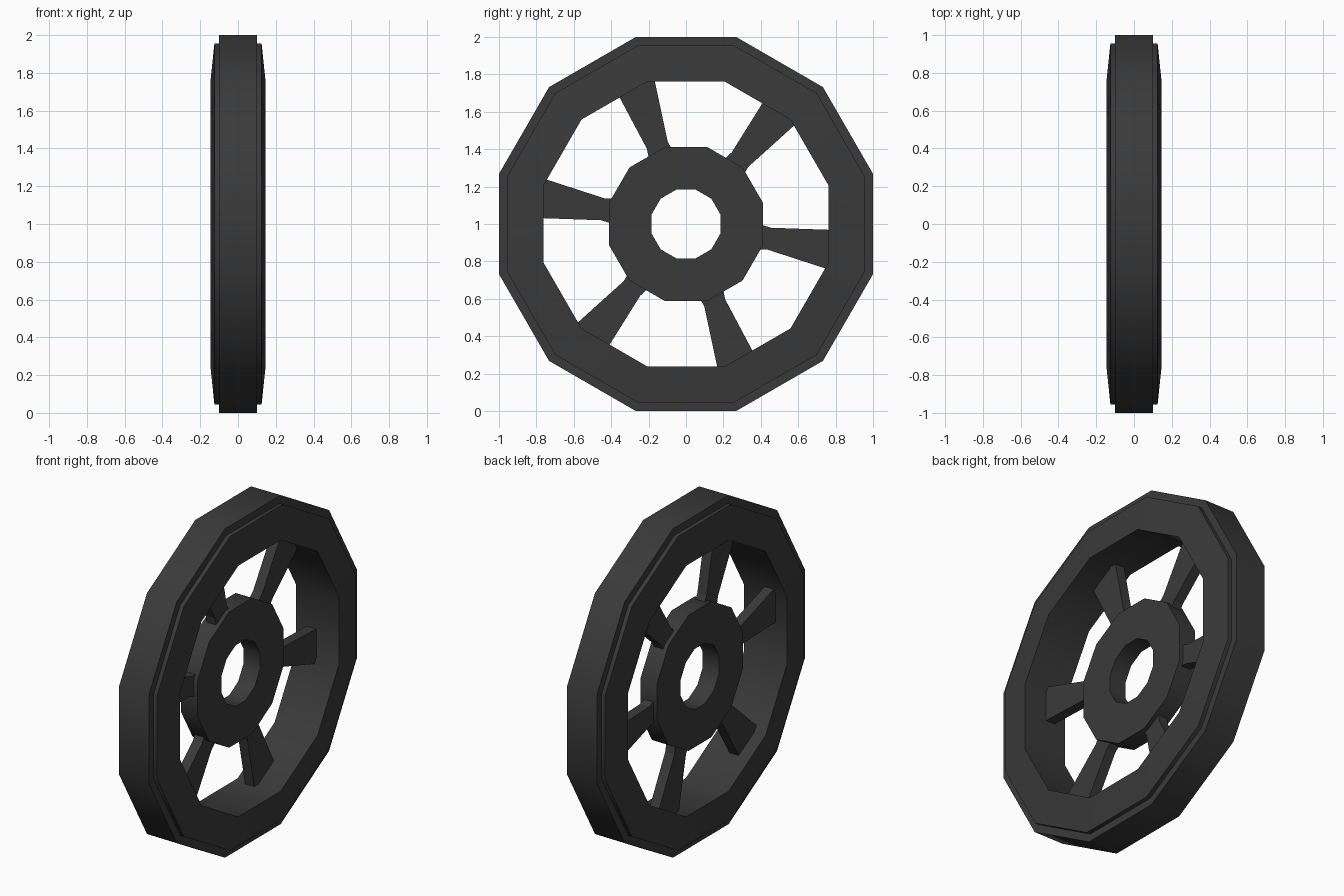
import bpy, bmesh, math
from mathutils import Vector

if "Cube" in bpy.data.objects:
    bpy.data.objects.remove(bpy.data.objects["Cube"])

SIDES = 12
CENTRE_Z = 1.0
HUB_X = -0.038  # the hub and spokes are offset towards one side of the rim

rubber = bpy.data.materials.new("dark_grey")
rubber.diffuse_color = (0.042, 0.042, 0.042, 1)
rubber.use_nodes = True
rubber.node_tree.nodes["Principled BSDF"].inputs["Base Color"].default_value = rubber.diffuse_color


def at(x, r, angle):
    return Vector((x, r * math.cos(angle), CENTRE_Z + r * math.sin(angle)))


def finish(name, bm):
    bmesh.ops.recalc_face_normals(bm, faces=bm.faces)
    mesh = bpy.data.meshes.new(name)
    bm.to_mesh(mesh)
    bm.free()
    mesh.materials.append(rubber)
    obj = bpy.data.objects.new(name, mesh)
    bpy.context.collection.objects.link(obj)
    return obj


def ring(name, profile):
    """Revolve a closed (x, flat radius) profile into a 12-sided ring."""
    bm = bmesh.new()
    k = 1 / math.cos(math.pi / SIDES)
    loops = [[bm.verts.new(at(x, r * k, (i + 0.5) * 2 * math.pi / SIDES))
              for x, r in profile] for i in range(SIDES)]
    n = len(profile)
    for i in range(SIDES):
        a, b = loops[i], loops[(i + 1) % SIDES]
        for j in range(n):
            m = (j + 1) % n
            bm.faces.new((a[j], a[m], b[m], b[j]))
    obj = finish(name, bm)
    bpy.ops.object.select_all(action='DESELECT')
    obj.select_set(True)
    bpy.context.view_layer.objects.active = obj
    bpy.ops.object.shade_smooth_by_angle(angle=math.radians(35))
    return obj


# Rim: flat tread, small shoulder step, slightly bulging side walls
half = [(0.10, 1.0), (0.10, 0.955), (0.125, 0.955), (0.145, 0.763)]
ring("wheel_rim", half + [(-x, r) for x, r in reversed(half)])

# Hub: plain thick washer
h = 0.056
ring("hub", [(HUB_X + h, 0.413), (HUB_X + h, 0.185),
             (HUB_X - h, 0.185), (HUB_X - h, 0.413)])

# Spokes: (radius, half width, half thickness), widening to the rim
sections = [(0.39, 0.068, 0.031), (0.415, 0.064, 0.031),
            (0.45, 0.059, 0.031), (0.80, 0.108, 0.031)]
for s in range(6):
    ang = math.radians(-10 + 60 * s)
    side = Vector((0, -math.sin(ang), math.cos(ang)))
    bm = bmesh.new()
    rows = [[bm.verts.new(at(HUB_X + sx * t, r, ang) + side * sw * w)
             for sx, sw in ((1, 1), (1, -1), (-1, -1), (-1, 1))]
            for r, w, t in sections]
    for a, b in zip(rows, rows[1:]):
        for j in range(4):
            m = (j + 1) % 4
            bm.faces.new((a[j], a[m], b[m], b[j]))
    bm.faces.new(rows[0])
    bm.faces.new(rows[-1])
    finish(f"spoke_{s + 1}", bm)
